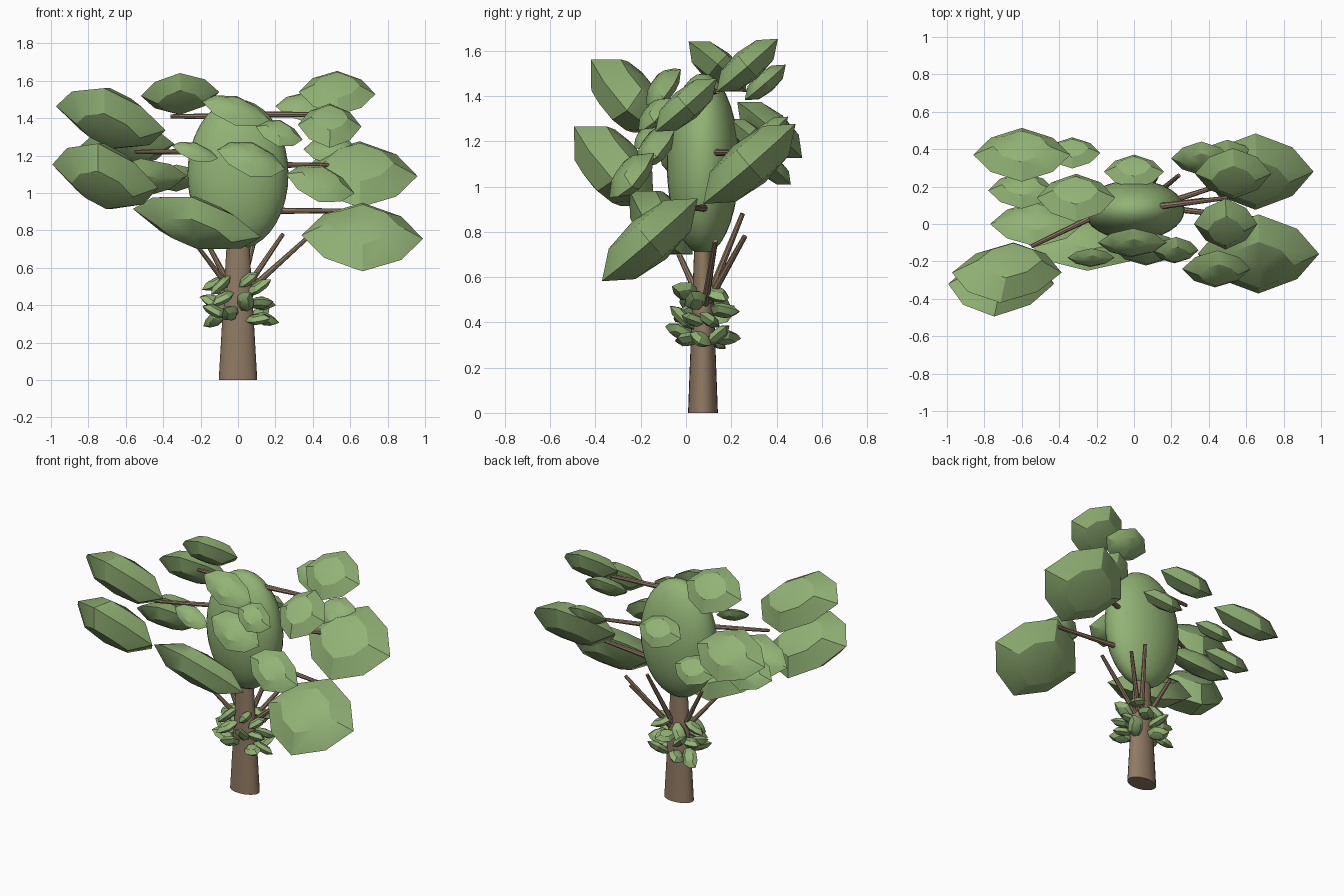
import bpy, bmesh, math, random
from mathutils import Vector as V

if "Cube" in bpy.data.objects:
    bpy.data.objects.remove(bpy.data.objects["Cube"])

random.seed(4)

def material(name, rgb):
    m = bpy.data.materials.new(name)
    m.diffuse_color = (*rgb, 1)
    m.use_nodes = True
    m.node_tree.nodes["Principled BSDF"].inputs["Base Color"].default_value = m.diffuse_color
    return m

LEAF = material("leaf green", (0.29, 0.45, 0.18))
BARK = material("bark brown", (0.28, 0.195, 0.125))

def finish(bm, name, mat, angle=30):
    bmesh.ops.recalc_face_normals(bm, faces=bm.faces)
    me = bpy.data.meshes.new(name)
    bm.to_mesh(me)
    bm.free()
    ob = bpy.data.objects.new(name, me)
    bpy.context.collection.objects.link(ob)
    me.materials.append(mat)
    bpy.ops.object.select_all(action='DESELECT')
    ob.select_set(True)
    bpy.context.view_layer.objects.active = ob
    bpy.ops.object.shade_smooth_by_angle(angle=math.radians(angle))
    return ob

def add_leaf(bm, c, u, v, t):
    """Eight-sided faceted lens: wide rim, a shoulder ring and a point on each side."""
    n = u.cross(v).normalized() * t
    def ring(scale, height):
        return [bm.verts.new(c + n * height + (u * math.cos(i * math.pi / 4)
                + v * math.sin(i * math.pi / 4)) * scale * (0.9 if i % 2 else 1))
                for i in range(8)]
    rim = ring(1, 0)
    for side in (1, -1):
        shoulder = ring(0.58, 0.8 * side)
        apex = bm.verts.new(c + n * side)
        for i in range(8):
            j = (i + 1) % 8
            bm.faces.new((rim[i], rim[j], shoulder[j], shoulder[i]))
            bm.faces.new((shoulder[i], shoulder[j], apex))

def leaf_group(name, along, across, thick, leaves):
    """Leaves sharing one facing; each is x, y, z, half length, half width."""
    for k, (x, y, z, length, width) in enumerate(leaves):
        bm = bmesh.new()
        add_leaf(bm, V((x, y, z)), V(along).normalized() * length,
                 V(across).normalized() * width, thick * width)
        finish(bm, f"{name}_{k + 1}", LEAF)

def rod(name, a, b, r0, r1):
    """Tapered cylinder from a to b."""
    bm = bmesh.new()
    bmesh.ops.create_cone(bm, cap_ends=True, segments=8, radius1=r0, radius2=r1,
                          depth=(b - a).length)
    q = (b - a).to_track_quat('Z', 'Y')
    for vert in bm.verts:
        vert.co = q @ vert.co + (a + b) / 2
    finish(bm, name, BARK, 40)

# Trunk, oval in plan
bm = bmesh.new()
bmesh.ops.create_cone(bm, cap_ends=True, segments=24, radius1=0.103, radius2=0.045, depth=1)
for vert in bm.verts:
    vert.co = (vert.co.x, vert.co.y * 0.64 + 0.075, vert.co.z + 0.5)
finish(bm, "trunk", BARK, 40)

# Smooth central crown
bm = bmesh.new()
bmesh.ops.create_uvsphere(bm, u_segments=32, v_segments=18, radius=1)
for vert in bm.verts:
    vert.co = (vert.co.x * 0.27, vert.co.y * 0.16 + 0.075, vert.co.z * 0.4 + 1.1)
finish(bm, "crown", LEAF)

# Large left leaves, facing up and back, raised at the outer end
leaf_group("left_large_leaf", (1, 0, -0.22), (-0.15, -0.7, 0.7), 0.52, [
    (-0.68, -0.26, 1.40, 0.30, 0.23),
    (-0.71, -0.32, 1.09, 0.29, 0.25),
    (-0.22, -0.11, 0.84, 0.35, 0.20),
])

# Smaller left and back leaves, level, facing up and back
leaf_group("left_leaf", (1, 0, 0.05), (0, -0.75, 0.65), 0.45, [
    (-0.31, 0.14, 1.53, 0.21, 0.17),
    (-0.52, 0.00, 1.08, 0.25, 0.16),
    (-0.60, 0.37, 1.25, 0.26, 0.19),
    (-0.33, 0.38, 1.08, 0.15, 0.11),
    (-0.60, 0.18, 1.06, 0.18, 0.13),
    (0.00, 0.28, 1.22, 0.16, 0.12),
])

# Right leaves, level, facing up and forward
leaf_group("right_leaf", (1, 0, -0.03), (0, 0.75, 0.65), 0.4, [
    (0.665, -0.16, 0.765, 0.325, 0.28),
    (0.65, 0.28, 1.10, 0.31, 0.27),
    (0.49, 0.00, 1.36, 0.17, 0.18),
    (0.53, 0.27, 1.535, 0.205, 0.18),
    (0.36, 0.35, 1.46, 0.16, 0.12),
    (0.50, 0.36, 1.23, 0.15, 0.12),
])

# Front leaves against the crown, dropping to the right
leaf_group("front_leaf", (1, 0, -0.28), (0.05, 0.7, 0.7), 0.42, [
    (0.44, -0.24, 1.05, 0.19, 0.14),
    (-0.01, -0.10, 1.44, 0.19, 0.11),
    (0.22, -0.14, 1.32, 0.13, 0.10),
    (0.07, -0.13, 1.18, 0.19, 0.13),
    (-0.23, -0.18, 1.22, 0.13, 0.07),
])

# Collar of small leaves around the trunk
bm = bmesh.new()
for row, (z, count) in enumerate(((0.35, 7), (0.43, 8), (0.51, 6))):
    for i in range(count):
        a = 2 * math.pi * (i + 0.4 * row) / count + random.uniform(-0.2, 0.2)
        out = V((math.cos(a), 0.7 * math.sin(a), 0))
        c = V((0, 0.075, z + random.uniform(-0.03, 0.03))) + out * (0.145 - 0.012 * row)
        u = V((out.x, out.y, random.uniform(-0.8, 0.6))).normalized() * 0.08
        v = V((-out.y, out.x, random.uniform(-0.8, 0.8))).normalized() * 0.055
        add_leaf(bm, c, u, v, 0.028)
finish(bm, "collar_leaves", LEAF)

# Low branches rising from the trunk
low_tips = [(0.37, 0.13, 0.76), (0.24, 0.26, 0.78), (0.12, 0.25, 0.88),
            (-0.20, 0.11, 0.80), (-0.22, -0.04, 0.72)]
for k, tip in enumerate(low_tips):
    rod(f"low_branch_{k + 1}", V((tip[0] * 0.1, 0.08, 0.46)), V(tip), 0.018, 0.011)

# Level branches reaching from the crown to the leaves
high_tips = [(0.65, 0.03, 0.905), (0.50, 0.22, 1.15), (0.50, 0.14, 1.42),
             (-0.55, -0.12, 1.22), (-0.36, 0.08, 1.41)]
for k, tip in enumerate(high_tips):
    rod(f"high_branch_{k + 1}", V((tip[0] * 0.2, 0.09, tip[2])), V(tip), 0.018, 0.011)
